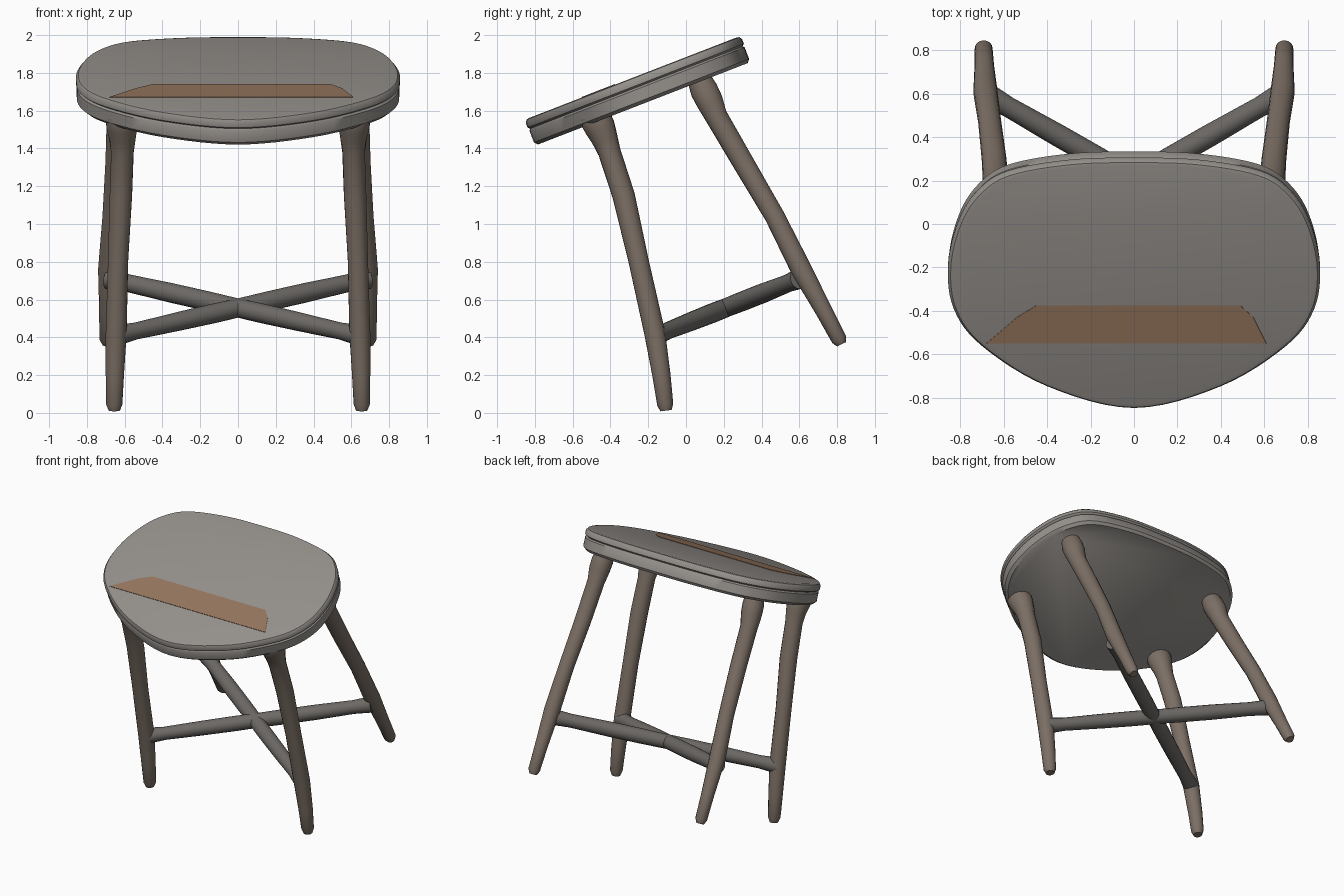
import bpy, bmesh, math
from mathutils import Vector

if "Cube" in bpy.data.objects:
    bpy.data.objects.remove(bpy.data.objects["Cube"])

TILT = math.atan(0.388)
NORMAL = Vector((0, -math.sin(TILT), math.cos(TILT)))
CENTRE_Y = -0.28


def material(name, rgb):
    m = bpy.data.materials.new(name)
    m.diffuse_color = (*rgb, 1)
    m.use_nodes = True
    m.node_tree.nodes["Principled BSDF"].inputs["Base Color"].default_value = m.diffuse_color
    return m


GREY_WOOD = material("weathered_wood", (0.30, 0.28, 0.26))
LEG_WOOD = material("leg_wood", (0.20, 0.16, 0.13))
DARK_WOOD = material("stretcher_wood", (0.15, 0.14, 0.13))
BROWN = material("worn_brown", (0.30, 0.18, 0.11))


def loft(name, rings, mat):
    """Skin a list of equal-length closed rings and cap both ends."""
    bm = bmesh.new()
    loops = [[bm.verts.new(p) for p in ring] for ring in rings]
    n = len(loops[0])
    for a, b in zip(loops, loops[1:]):
        for i in range(n):
            j = (i + 1) % n
            bm.faces.new((a[i], a[j], b[j], b[i]))
    bm.faces.new(loops[0])
    bm.faces.new(loops[-1])
    bmesh.ops.recalc_face_normals(bm, faces=bm.faces)
    me = bpy.data.meshes.new(name)
    bm.to_mesh(me)
    bm.free()
    ob = bpy.data.objects.new(name, me)
    bpy.context.collection.objects.link(ob)
    me.materials.append(mat)
    bpy.ops.object.select_all(action='DESELECT')
    ob.select_set(True)
    bpy.context.view_layer.objects.active = ob
    bpy.ops.object.shade_smooth_by_angle(angle=math.radians(40))
    return ob


def smooth_closed(pts, steps=6):
    """Catmull-Rom curve through a closed list of points."""
    out, n = [], len(pts)
    for i in range(n):
        a, b, c, d = (pts[(i + k) % n] for k in (-1, 0, 1, 2))
        for s in range(steps):
            t = s / steps
            out.append(0.5 * (2 * b + (c - a) * t + (2 * a - 5 * b + 4 * c - d) * t * t
                              + (3 * b - a - 3 * c + d) * t ** 3))
    return out


def on_seat(x, y, h):
    """Point on the tilted seat top, raised h along its normal."""
    return Vector((x, y, 1.55 + (y + 0.86) * 0.388)) + NORMAL * h


def slab(name, outline, layers, mat):
    return loft(name, [[on_seat(p.x * s, CENTRE_Y + (p.y - CENTRE_Y) * s, h) for p in outline]
                       for s, h in layers], mat)


def turned(name, stations, mat, sides=16):
    """Round bar through (x, y, z, radius) stations."""
    pts = [Vector(s[:3]) for s in stations]
    rings = []
    for i, p in enumerate(pts):
        d = pts[min(i + 1, len(pts) - 1)] - pts[max(i - 1, 0)]
        q = d.to_track_quat('Z', 'Y')
        r = stations[i][3]
        rings.append([p + q @ Vector((r * math.cos(a), r * math.sin(a), 0))
                      for a in (2 * math.pi * k / sides for k in range(sides))])
    return loft(name, rings, mat)


# Seat: tilted rounded slab with a fine groove round the edge
half = [(0, 0.29), (0.3, 0.28), (0.58, 0.23), (0.72, 0.14), (0.81, 0), (0.857, -0.2),
        (0.83, -0.4), (0.7, -0.57), (0.4, -0.755), (0, -0.855)]
pts = [Vector(p) for p in half] + [Vector((-x, y)) for x, y in half[-2:0:-1]]
slab("seat", smooth_closed(pts),
     [(0.96, 0), (0.985, -0.004), (1, -0.02), (1, -0.045), (0.982, -0.055),
      (0.995, -0.065), (0.995, -0.13), (0.97, -0.148)], GREY_WOOD)

# Worn brown strip across the front of the seat
strip = [Vector(p) for p in ((-0.68, -0.55), (0.61, -0.55), (0.55, -0.43), (0.49, -0.375),
                             (-0.45, -0.375), (-0.54, -0.43))]
slab("seat_strip", strip, [(1, -0.01), (1, 0.003)], BROWN)

for s, side in ((-1, "left"), (1, "right")):
    # Front leg with a swollen collar under the seat
    turned("front_leg_" + side,
           [(s * .62, -.51, 1.63, .06), (s * .62, -.49, 1.58, .085), (s * .615, -.455, 1.51, .082),
            (s * .612, -.43, 1.45, .07), (s * .612, -.405, 1.38, .06), (s * .62, -.33, 1.15, .06),
            (s * .635, -.25, .8, .054), (s * .645, -.165, .42, .056), (s * .652, -.13, .2, .049),
            (s * .655, -.11, .045, .043), (s * .655, -.106, .012, .03)], LEG_WOOD)
    # Back leg, splayed backwards
    turned("back_leg_" + side,
           [(s * .62, .06, 1.79, .06), (s * .625, .095, 1.71, .074), (s * .63, .125, 1.65, .072),
            (s * .635, .16, 1.57, .06), (s * .645, .3, 1.33, .057), (s * .665, .47, 1.04, .053),
            (s * .685, .61, .76, .056), (s * .69, .73, .54, .045), (s * .693, .81, .39, .041),
            (s * .693, .823, .363, .026)], LEG_WOOD)
    # Diagonal stretcher from this front leg to the opposite back leg
    a, b = Vector((s * .645, -.16, .41)), Vector((-s * .685, .6, .71))
    turned("cross_stretcher_" + side,
           [(*a.lerp(b, t), r) for t, r in ((0, .055), (.08, .045), (.25, .05), (.4, .052),
                                            (.5, .05), (.6, .052), (.75, .052), (.92, .047), (1, .055))],
           DARK_WOOD)
